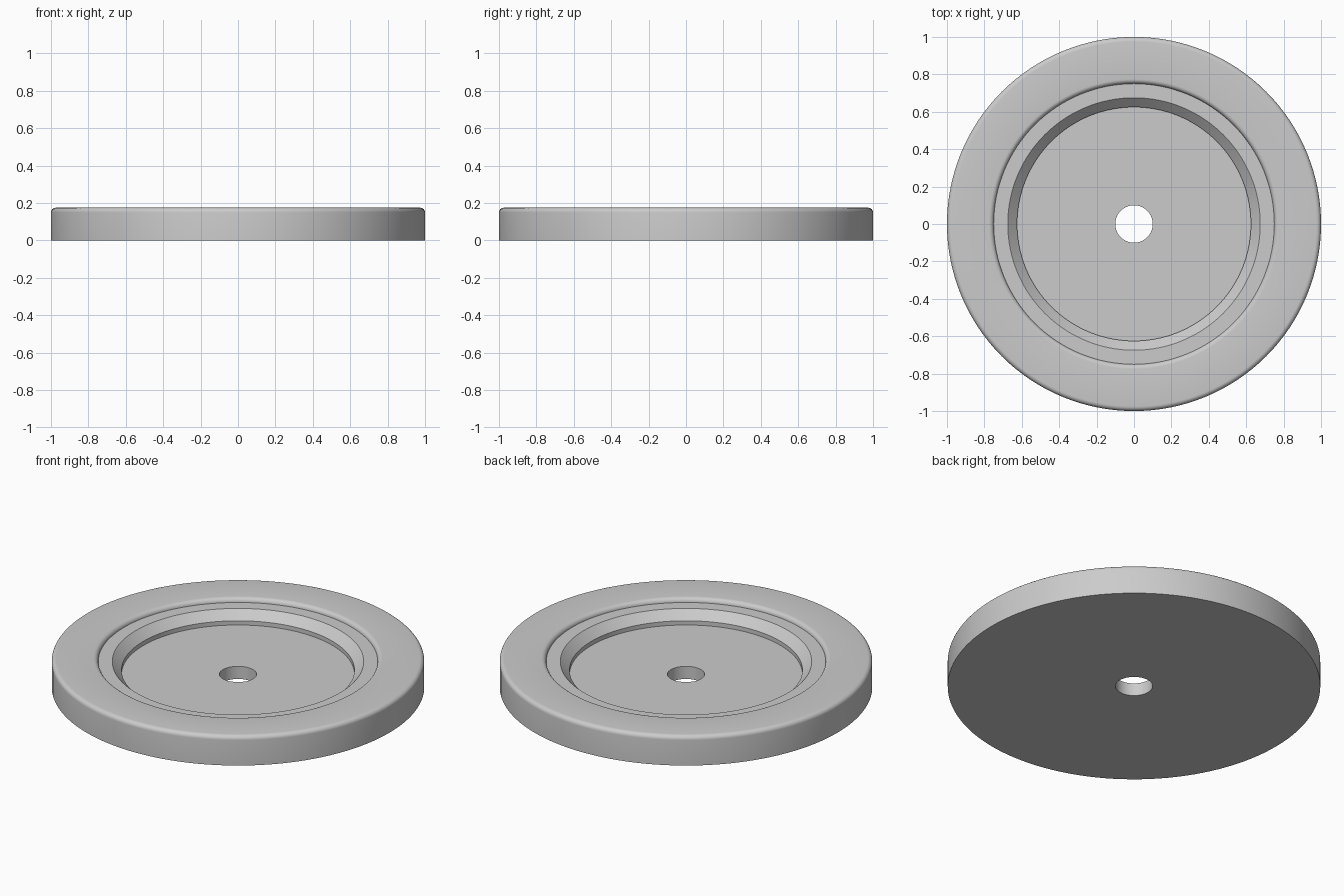
import bpy, bmesh, math

if "Cube" in bpy.data.objects:
    bpy.data.objects.remove(bpy.data.objects["Cube"])

SEGMENTS = 128

grey = bpy.data.materials.new("light grey")
grey.diffuse_color = (0.6, 0.6, 0.6, 1)
grey.use_nodes = True
grey.node_tree.nodes["Principled BSDF"].inputs["Base Color"].default_value = grey.diffuse_color


def arc(cx, cz, r, start, end, steps=6):
    """Points (radius, height) along a fillet, angles in degrees."""
    angles = [math.radians(start + (end - start) * i / steps) for i in range(steps + 1)]
    return [(cx + r * math.cos(a), cz + r * math.sin(a)) for a in angles]


def lathe(name, profile, material):
    """Revolve a closed (radius, height) profile around z."""
    bm = bmesh.new()
    rings = []
    for r, z in profile:
        rings.append([bm.verts.new((r * math.cos(2 * math.pi * i / SEGMENTS),
                                    r * math.sin(2 * math.pi * i / SEGMENTS), z))
                      for i in range(SEGMENTS)])
    for a, b in zip(rings, rings[1:] + rings[:1]):
        for i in range(SEGMENTS):
            j = (i + 1) % SEGMENTS
            bm.faces.new((a[i], a[j], b[j], b[i]))
    bmesh.ops.recalc_face_normals(bm, faces=bm.faces)
    mesh = bpy.data.meshes.new(name)
    bm.to_mesh(mesh)
    bm.free()
    mesh.materials.append(material)
    obj = bpy.data.objects.new(name, mesh)
    bpy.context.collection.objects.link(obj)
    bpy.context.view_layer.objects.active = obj
    obj.select_set(True)
    bpy.ops.object.shade_smooth_by_angle(angle=math.radians(30))
    return obj


# Underside and outer wall, rounded rim, ledge, chamfer, recessed floor, centre hole
profile = [(0.1, 0), (1.0, 0)]
profile += arc(0.975, 0.15, 0.025, 0, 90)
profile += arc(0.775, 0.15, 0.025, 90, 180)
profile += [(0.675, 0.15), (0.625, 0.1), (0.625, 0.075), (0.1, 0.075)]
lathe("recessed_disc", profile, grey)
